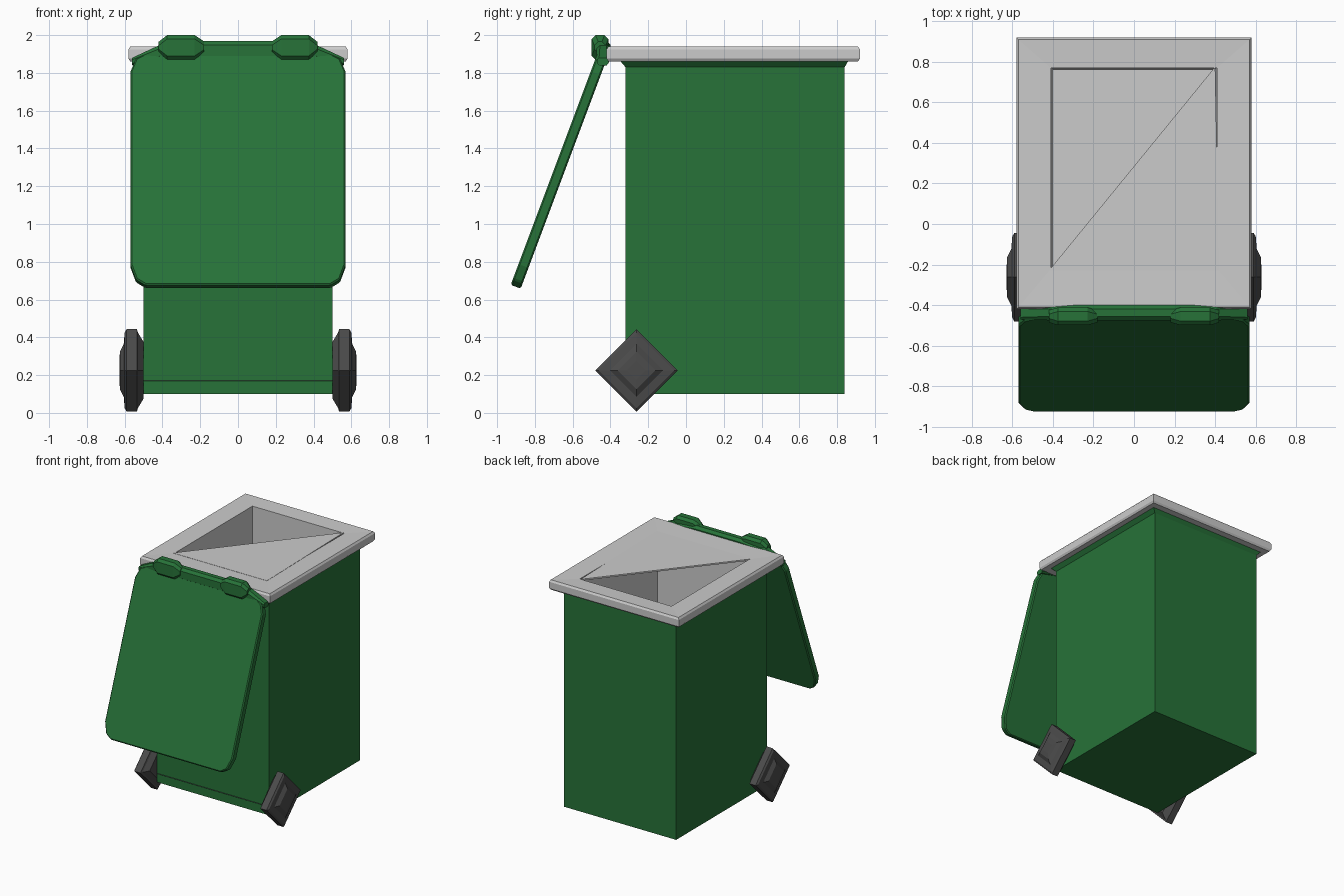
import bpy, bmesh
from mathutils import Vector

if "Cube" in bpy.data.objects:
    bpy.data.objects.remove(bpy.data.objects["Cube"])


def material(name, rgb):
    m = bpy.data.materials.new(name)
    m.diffuse_color = (*rgb, 1)
    m.use_nodes = True
    m.node_tree.nodes["Principled BSDF"].inputs["Base Color"].default_value = m.diffuse_color
    return m


GREEN = material("green_plastic", (0.02, 0.17, 0.04))
DARK = material("dark_rubber", (0.07, 0.07, 0.07))


def loft(name, rings, mat=None, cap_start=True, cap_end=True, bevel=0):
    """Skin a list of equal-length vertex rings."""
    bm = bmesh.new()
    vs = [[bm.verts.new(p) for p in r] for r in rings]
    n = len(vs[0])
    for a, b in zip(vs, vs[1:]):
        for i in range(n):
            j = (i + 1) % n
            bm.faces.new((a[i], a[j], b[j], b[i]))
    if cap_start:
        bm.faces.new(vs[0][::-1])
    if cap_end:
        bm.faces.new(vs[-1])
    bmesh.ops.recalc_face_normals(bm, faces=bm.faces)
    me = bpy.data.meshes.new(name)
    bm.to_mesh(me)
    bm.free()
    ob = bpy.data.objects.new(name, me)
    bpy.context.collection.objects.link(ob)
    if mat:
        me.materials.append(mat)
    if bevel:
        b = ob.modifiers.new("soft_edge", 'BEVEL')
        b.width, b.segments, b.limit_method = bevel, 1, 'ANGLE'
    return ob


def rect(x, y0, y1, z):
    return [(-x, y0, z), (x, y0, z), (x, y1, z), (-x, y1, z)]


def diamond(x, cy, cz, r):
    return [(x, cy + r, cz), (x, cy, cz + r), (x, cy - r, cz), (x, cy, cz - r)]


# Bin body with a flange under the rim
loft("bin_body", [rect(0.50, -0.32, 0.84, 0.10),
                  rect(0.50, -0.32, 0.84, 1.83),
                  rect(0.53, -0.35, 0.86, 1.865)], GREEN, cap_end=False)

# Rim continuing into the inner walls and floor
loft("rim_and_liner", [rect(0.51, -0.33, 0.85, 1.86),
                       rect(0.57, -0.41, 0.91, 1.86),
                       rect(0.58, -0.42, 0.92, 1.875),
                       rect(0.58, -0.42, 0.92, 1.925),
                       rect(0.57, -0.41, 0.91, 1.94),
                       rect(0.41, -0.22, 0.77, 1.935),
                       rect(0.40, -0.21, 0.76, 0.14)], cap_start=False)

# Triangular panel over half of the opening
tri = [(-0.42, -0.23), (0.42, -0.23), (0.40, 0.775)]
loft("opening_panel", [[(x, y, z) for x, y in tri] for z in (1.925, 1.937)])

# Hanging lid: rounded outline laid on a sloping plane
half = [(0.49, 0.67), (0.54, 0.70), (0.57, 0.78),
        (0.57, 1.80), (0.54, 1.87), (0.47, 1.905)]
outline = half + [(-x, z) for x, z in reversed(half)]
slope = 0.45 / 1.20
plane = [Vector((x, -0.478 - (1.87 - z) * slope, z + 0.008)) for x, z in outline]
thick = Vector((0, 0.053, -0.02))
loft("lid", [plane, [p + thick for p in plane]], GREEN, bevel=0.008)


def hinge_ring(x, y0, y1, z0, z1, c):
    return [(x, y0 + c, z0), (x, y1 - c, z0), (x, y1, z0 + c), (x, y1, z1 - c),
            (x, y1 - c, z1), (x, y0 + c, z1), (x, y0, z1 - c), (x, y0, z0 + c)]


# Hinge bar and its two tapered knuckles
loft("hinge_bar", [hinge_ring(-0.56, -0.47, -0.41, 1.84, 1.88, 0.01),
                   hinge_ring(-0.41, -0.475, -0.40, 1.87, 1.95, 0.02),
                   hinge_ring(-0.20, -0.475, -0.40, 1.87, 1.968, 0.02),
                   hinge_ring(0.20, -0.475, -0.40, 1.87, 1.968, 0.02),
                   hinge_ring(0.41, -0.475, -0.40, 1.87, 1.95, 0.02),
                   hinge_ring(0.56, -0.47, -0.41, 1.84, 1.88, 0.01)], GREEN)
for side, s in (("left", -1), ("right", 1)):
    loft(f"hinge_knuckle_{side}",
         [hinge_ring(s * x, -0.455 - w, -0.455 + w, 1.935 - h, 1.935 + h, 0.02)
          for x, w, h in ((0.18, 0.03, 0.032), (0.23, 0.044, 0.065),
                          (0.375, 0.044, 0.065), (0.42, 0.03, 0.03))], GREEN)

    # Four-sided wheel with a raised hub face
    loft(f"wheel_{side}",
         [diamond(s * x, -0.262, 0.225, r)
          for x, r in ((0.50, 0.15), (0.53, 0.20), (0.535, 0.218), (0.59, 0.218),
                       (0.60, 0.20), (0.605, 0.14), (0.625, 0.10), (0.628, 0.05))], DARK)

# Axle along the lower front edge
loft("axle", [diamond(x, -0.262, 0.17, 0.06) for x in (-0.54, 0.54)], DARK)
